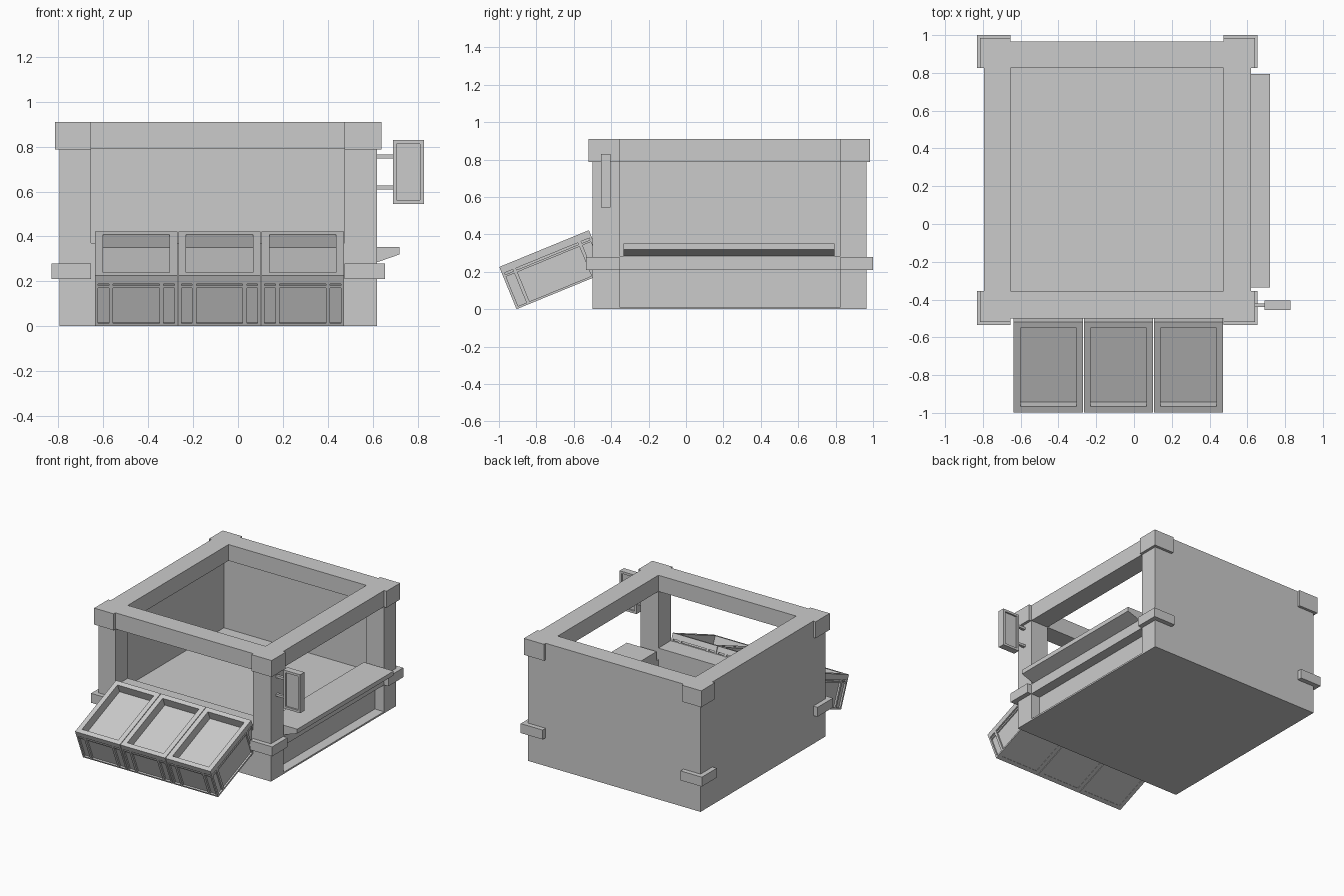
import bpy, bmesh
from mathutils import Matrix, Vector
from math import radians

if "Cube" in bpy.data.objects:
    bpy.data.objects.remove(bpy.data.objects["Cube"])


def add_box(bm, x0, x1, y0, y1, z0, z1):
    m = Matrix.Translation(((x0 + x1) / 2, (y0 + y1) / 2, (z0 + z1) / 2))
    m = m @ Matrix.Diagonal((x1 - x0, y1 - y0, z1 - z0, 1))
    bmesh.ops.create_cube(bm, size=1, matrix=m)


def finish(bm, name):
    bmesh.ops.recalc_face_normals(bm, faces=bm.faces)
    me = bpy.data.meshes.new(name)
    bm.to_mesh(me)
    bm.free()
    ob = bpy.data.objects.new(name, me)
    bpy.context.collection.objects.link(ob)
    return ob


def boxes(name, *dims):
    bm = bmesh.new()
    for d in dims:
        add_box(bm, *d)
    return finish(bm, name)


# Outer (X, Y) and inner (XI, YI) limits of the stall frame
X0, X1, Y0, Y1 = -0.795, 0.62, -0.5, 0.965
XI0, XI1, YI0, YI1 = -0.655, 0.475, -0.355, 0.825
TOP, BEAM = 0.91, 0.79

# Thin walls on the closed sides, base plate and raised floor
boxes("back_wall", (X0, X1, Y1 - 0.012, Y1, 0, BEAM))
boxes("left_wall", (X0, X0 + 0.012, Y0, Y1 - 0.012, 0, BEAM))
boxes("base_plate", (X0, X1, Y0, Y1, 0, 0.012))
boxes("raised_floor", (X0 + 0.012, 0.545, YI0, Y1 - 0.012, 0.012, 0.21))

# Corner posts beside the open sides
boxes("front_left_post", (X0, XI0, Y0, YI0, 0, BEAM))
boxes("front_right_post", (XI1, X1, Y0, YI0, 0, BEAM))
boxes("back_right_post", (XI1, X1, YI1, Y1, 0, BEAM))

# Top beam ring
boxes("top_beams", (X0, X1, Y0, YI0, BEAM, TOP), (X0, X1, YI1, Y1, BEAM, TOP),
      (X0, XI0, YI0, YI1, BEAM, TOP), (XI1, X1, YI0, YI1, BEAM, TOP))

# Low front panel and right rail
boxes("front_panel", (XI0, XI1, Y0, YI0, 0, 0.37))
boxes("right_rail", (XI1, X1, YI0, YI1, 0.21, 0.285))


# L-shaped corner brackets at two heights
def bracket(name, out, z0, z1):
    bm = bmesh.new()
    for xa, xb in ((X0 - out, X0), (X1, X1 + out)):
        add_box(bm, xa, xb, Y0 - out, YI0, z0, z1)
        add_box(bm, xa, xb, YI1, Y1 + out, z0, z1)
    for ya, yb in ((Y0 - out, Y0), (Y1, Y1 + out)):
        add_box(bm, X0, XI0, ya, yb, z0, z1)
        add_box(bm, XI1, X1, ya, yb, z0, z1)
    return finish(bm, name)


bracket("upper_corner_brackets", 0.02, BEAM - 0.002, TOP)
bracket("lower_corner_brackets", 0.035, 0.21, 0.28)

# Serving shelf: wedge profile extruded along the right side
bm = bmesh.new()
profile = [(XI1, 0.352), (0.72, 0.352), (0.72, 0.32), (0.62, 0.285), (XI1, 0.285)]
face = bm.faces.new([bm.verts.new((x, -0.335, z)) for x, z in profile])
ext = bmesh.ops.extrude_face_region(bm, geom=[face])
bmesh.ops.translate(bm, vec=(0, 1.13, 0),
                    verts=[v for v in ext["geom"] if isinstance(v, bmesh.types.BMVert)])
finish(bm, "serving_shelf")

# Hanging sign: framed board on two arms
SX0, SX1, SZ0, SZ1, F = 0.69, 0.828, 0.545, 0.83, 0.017
boxes("sign_frame",
      (SX0, SX0 + F, -0.455, -0.405, SZ0, SZ1), (SX1 - F, SX1, -0.455, -0.405, SZ0, SZ1),
      (SX0 + F, SX1 - F, -0.455, -0.405, SZ0, SZ0 + F),
      (SX0 + F, SX1 - F, -0.455, -0.405, SZ1 - F, SZ1))
boxes("sign_board", (SX0 + F, SX1 - F, -0.443, -0.417, SZ0 + F, SZ1 - F))
boxes("sign_arms", (X1, SX0, -0.44, -0.42, 0.61, 0.627), (X1, SX0, -0.44, -0.42, 0.747, 0.765))

# Tilted crates: recessed body, rim, and thin ribs on all sides
W, L, H, IN = 0.367, 0.518, 0.244, 0.012


def add_ring(bm, inset, wall, z0, z1):
    a, b = inset, wall
    add_box(bm, a, W - a, a, b, z0, z1)
    add_box(bm, a, W - a, L - b, L - a, z0, z1)
    add_box(bm, a, b, b, L - b, z0, z1)
    add_box(bm, W - b, W - a, b, L - b, z0, z1)


tilt = Matrix.Rotation(radians(22.3), 4, 'X')
for i in range(3):
    bm = bmesh.new()
    add_box(bm, IN, W - IN, IN, L - IN, 0.002, 0.18)
    add_ring(bm, IN, 0.035, 0.18, H - 0.04)
    add_ring(bm, 0, 0.035, H - 0.04, H)
    add_ring(bm, 0, 0.03, 0, 0.012)
    for off, t in ((0, 0.014), (0.062, 0.018)):
        for x in (off, W - off - t):
            add_box(bm, x, x + t, 0, IN, 0.012, H - 0.04)
            add_box(bm, x, x + t, L - IN, L, 0.012, H - 0.04)
        for y in (off, L - off - t):
            add_box(bm, 0, IN, y, y + t, 0.012, H - 0.04)
            add_box(bm, W - IN, W, y, y + t, 0.012, H - 0.04)
    # Horizontal bar under the rim
    add_ring(bm, 0.003, 0.03, H - 0.062, H - 0.05)
    bmesh.ops.transform(bm, matrix=Matrix.Translation(Vector((-0.637 + i * 0.371, -0.906, 0))) @ tilt,
                        verts=bm.verts)
    finish(bm, "crate_%d" % (i + 1))
